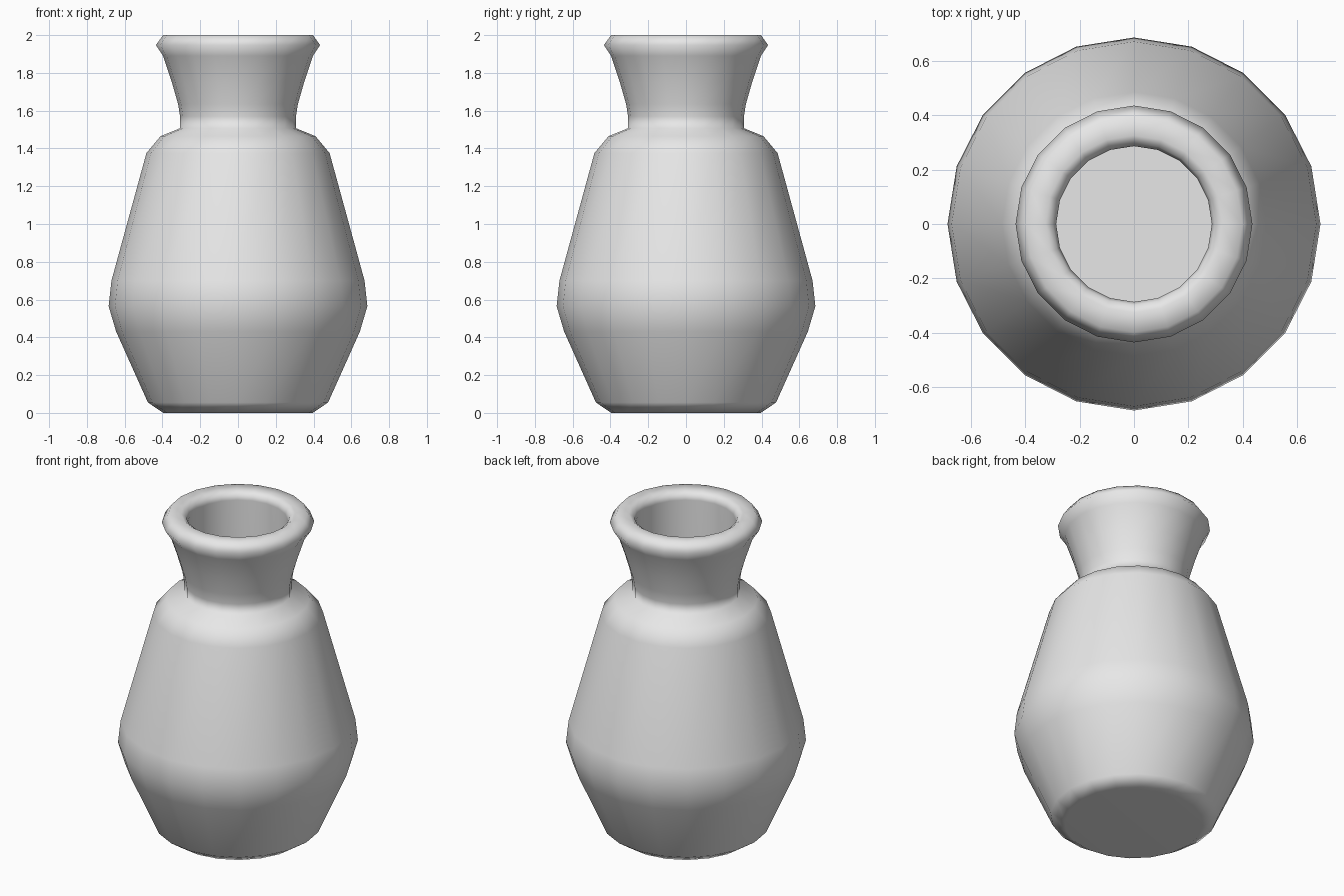
import bpy
import bmesh
from math import cos, sin, tau

if "Cube" in bpy.data.objects:
    bpy.data.objects.remove(bpy.data.objects["Cube"], do_unlink=True)

SIDES = 20

# Profiles as (radius, height), from the base up and over the rim
BODY = [(0.395, 0), (0.477, 0.055), (0.645, 0.43), (0.685, 0.565),
        (0.67, 0.70), (0.485, 1.375), (0.41, 1.465)]
NECK = [(0.307, 1.507), (0.307, 1.57), (0.317, 1.635), (0.35, 1.75), (0.397, 1.89)]
RIM = [(0.435, 1.947), (0.397, 2), (0.325, 2), (0.297, 1.98)]
HOLLOW = [(0.286, 1.95), (0.286, 1.0)]


def flat_material(name, rgb):
    mat = bpy.data.materials.new(name)
    mat.use_nodes = True
    color = (*rgb, 1)
    mat.diffuse_color = color
    mat.node_tree.nodes["Principled BSDF"].inputs["Base Color"].default_value = color
    return mat


def lathe(name, profile, material):
    bm = bmesh.new()
    rings = [[bm.verts.new((r * cos(tau * i / SIDES), r * sin(tau * i / SIDES), z))
              for i in range(SIDES)] for r, z in profile]
    for low, high in zip(rings, rings[1:]):
        for i in range(SIDES):
            j = (i + 1) % SIDES
            bm.faces.new((low[i], low[j], high[j], high[i]))
    # Underside and inner floor
    bm.faces.new(rings[0][::-1])
    floor = bm.faces.new(rings[-1])
    for face in bm.faces:
        face.smooth = True
    for edge in floor.edges:
        edge.smooth = False
    mesh = bpy.data.meshes.new(name)
    bm.to_mesh(mesh)
    bm.free()
    mesh.materials.append(material)
    obj = bpy.data.objects.new(name, mesh)
    bpy.context.collection.objects.link(obj)
    return obj


# Hollow vase with soft bevels between broad flat bands
clay = flat_material("light grey clay", (0.8, 0.8, 0.8))
vase = lathe("vase", BODY + NECK + RIM + HOLLOW, clay)
soften = vase.modifiers.new("soft_bevels", "WEIGHTED_NORMAL")
soften.keep_sharp = True
